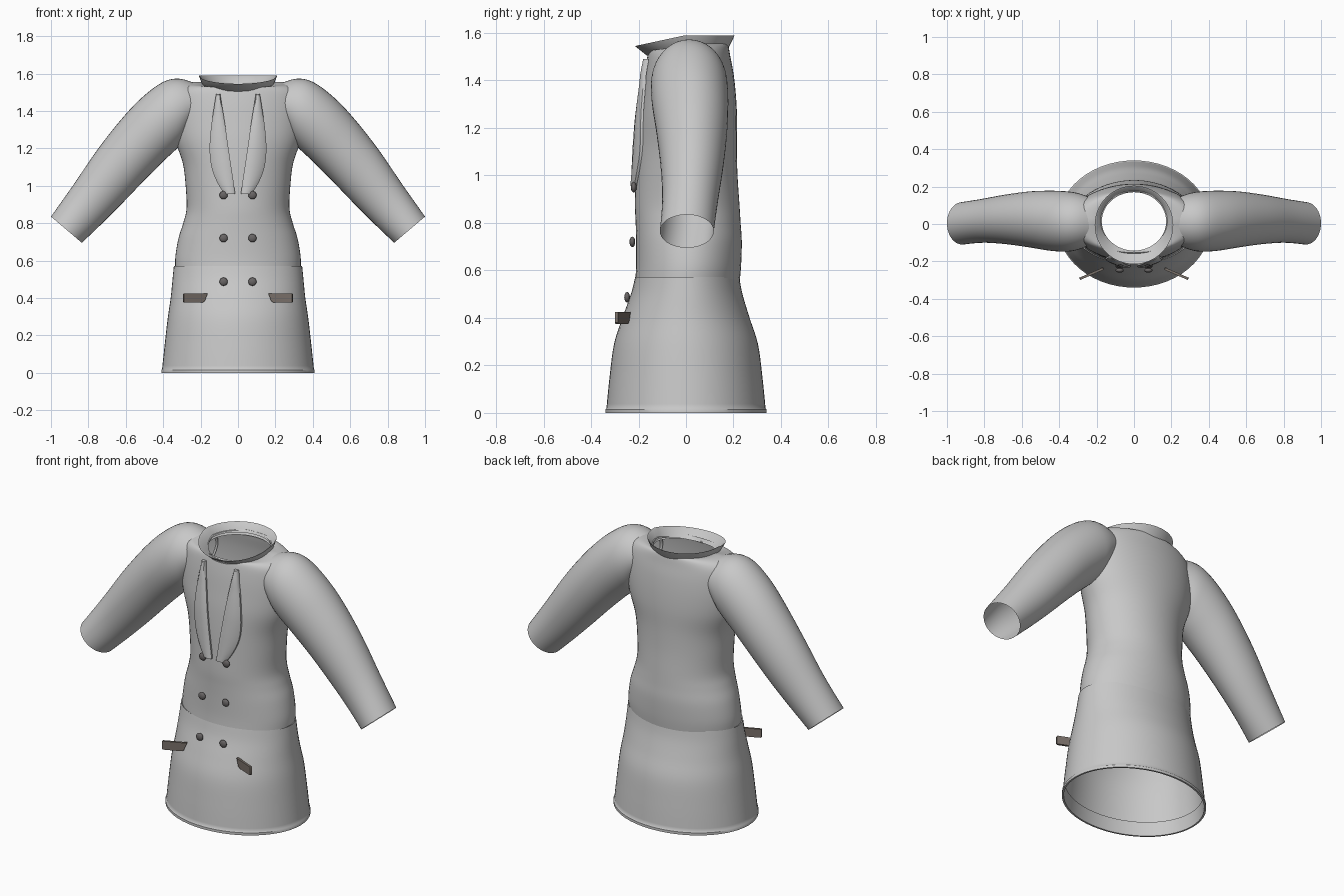
import bpy
import bmesh
from math import sin, cos, pi, sqrt
from mathutils import Vector

cube = bpy.data.objects.get("Cube")
if cube:
    bpy.data.objects.remove(cube)


def material(name, colour):
    m = bpy.data.materials.new(name)
    m.use_nodes = True
    m.diffuse_color = (*colour, 1)
    m.node_tree.nodes["Principled BSDF"].inputs["Base Color"].default_value = (*colour, 1)
    return m


CLOTH = material("grey cloth", (0.58, 0.58, 0.58))
BUTTON = material("dark button", (0.14, 0.13, 0.13))
FLAP = material("brown flap", (0.19, 0.16, 0.14))


def finish(bm, name, mat, angle=40):
    bmesh.ops.recalc_face_normals(bm, faces=bm.faces)
    me = bpy.data.meshes.new(name)
    bm.to_mesh(me)
    bm.free()
    ob = bpy.data.objects.new(name, me)
    bpy.context.collection.objects.link(ob)
    me.materials.append(mat)
    bpy.ops.object.select_all(action='DESELECT')
    ob.select_set(True)
    bpy.context.view_layer.objects.active = ob
    bpy.ops.object.shade_smooth_by_angle(angle=angle * pi / 180)
    return ob


def smooth_rows(rows, steps=5):
    """Catmull-Rom interpolation between key cross-sections."""
    out = []
    for i in range(len(rows) - 1):
        p0, p1 = rows[max(i - 1, 0)], rows[i]
        p2, p3 = rows[i + 1], rows[min(i + 2, len(rows) - 1)]
        for s in range(steps):
            t = s / steps
            out.append([0.5 * (2 * b + (c - a) * t + (2 * a - 5 * b + 4 * c - d) * t * t
                               + (3 * b - a - 3 * c + d) * t ** 3)
                        for a, b, c, d in zip(p0, p1, p2, p3)])
    return out + [list(rows[-1])]


def loft(rows, point, name, mat=CLOTH, n=56):
    bm = bmesh.new()
    rings = [[bm.verts.new(point(r, 2 * pi * k / n)) for k in range(n)] for r in rows]
    for a, b in zip(rings, rings[1:]):
        for k in range(n):
            bm.faces.new((a[k], a[(k + 1) % n], b[(k + 1) % n], b[k]))
    return finish(bm, name, mat)


def body_point(r, a):
    # row: height, half width, front y, back y, drop of the front edge
    z, rx, yf, yb, drop = r
    return (rx * cos(a), (yf + yb) / 2 + (yb - yf) / 2 * sin(a), z + drop * min(sin(a), 0))


# Bodice, from the waist seam up over the shoulders to the neck
BODICE = smooth_rows([
    (0.54, 0.335, -0.215, 0.225, 0), (0.62, 0.335, -0.21, 0.232, 0),
    (0.72, 0.318, -0.21, 0.235, 0), (0.80, 0.293, -0.212, 0.23, 0),
    (0.88, 0.275, -0.215, 0.225, 0), (1.00, 0.28, -0.212, 0.217, 0),
    (1.12, 0.295, -0.208, 0.214, 0), (1.24, 0.335, -0.20, 0.215, 0),
    (1.34, 0.352, -0.188, 0.21, 0), (1.43, 0.355, -0.176, 0.20, 0),
    (1.50, 0.345, -0.163, 0.187, 0), (1.54, 0.30, -0.155, 0.18, 0.015),
    (1.555, 0.23, -0.15, 0.175, 0.035), (1.55, 0.172, -0.142, 0.17, 0.045)])
loft(BODICE, body_point, "bodice")

# Skirt with a lipped waist seam and a turned-in hem
skirt = smooth_rows([
    (0.572, 0.343, -0.214, 0.224, 0), (0.50, 0.35, -0.232, 0.238, 0),
    (0.40, 0.36, -0.268, 0.268, 0), (0.29, 0.376, -0.303, 0.303, 0),
    (0.15, 0.392, -0.322, 0.322, 0), (0.02, 0.406, -0.335, 0.335, 0)])
seam = [(0.565, 0.33, -0.205, 0.215, 0)]
hem = [(0.015, 0.41, -0.34, 0.34, 0), (0.0, 0.41, -0.34, 0.34, 0),
       (0.0, 0.40, -0.33, 0.33, 0), (0.08, 0.392, -0.322, 0.322, 0)]
loft(seam + skirt + hem, body_point, "skirt")

# Flared collar, lower at the front, with an inner wall
loft([(1.525, 0.178, -0.15, 0.172, 0.02), (1.535, 0.188, -0.165, 0.178, 0.03),
      (1.59, 0.21, -0.215, 0.205, 0.045), (1.587, 0.203, -0.206, 0.198, 0.045),
      (1.54, 0.172, -0.142, 0.17, 0.03)], body_point, "collar")


# Sleeves: each section has an upper edge, a lower edge and a depth range
SLEEVE = smooth_rows([
    (0.21, 1.54, 0.25, 1.32, -0.11, 0.14), (0.31, 1.572, 0.29, 1.24, -0.138, 0.165),
    (0.40, 1.555, 0.33, 1.195, -0.148, 0.175), (0.51, 1.475, 0.40, 1.13, -0.142, 0.178),
    (0.62, 1.36, 0.50, 1.03, -0.125, 0.174), (0.75, 1.195, 0.615, 0.91, -0.108, 0.158),
    (0.88, 1.005, 0.73, 0.795, -0.10, 0.135), (1.0, 0.835, 0.835, 0.695, -0.11, 0.117)])
for side, word in ((1, "left"), (-1, "right")):
    def sleeve_point(r, a):
        xt, zt, xb, zb, yf, yb = r
        f = (1 + cos(a)) / 2
        return (side * (xb + (xt - xb) * f), (yf + yb) / 2 + (yb - yf) / 2 * sin(a),
                zb + (zt - zb) * f)
    loft(SLEEVE, sleeve_point, word + "_sleeve", n=40)


def front_y(x, z):
    """Depth of the bodice front at a given place."""
    r = min(BODICE[:-12], key=lambda q: abs(q[0] - z))
    mid, half = (r[2] + r[3]) / 2, (r[3] - r[2]) / 2
    return mid - half * sqrt(max(0, 1 - (x / r[1]) ** 2))


def slab(front, back, name, mat):
    """Closed strip from matching rows of front and back points."""
    bm = bmesh.new()
    rings = [[bm.verts.new(p) for p in f + b[::-1]] for f, b in zip(front, back)]
    n = len(rings[0])
    for a, b in zip(rings, rings[1:]):
        for k in range(n):
            bm.faces.new((a[k], a[(k + 1) % n], b[(k + 1) % n], b[k]))
    bm.faces.new(rings[0])
    bm.faces.new(rings[-1])
    return finish(bm, name, mat)


# Lapels: height, inner x and outer x, laid along the chest
LAPEL = smooth_rows([(0.955, 0.015, 0.072), (1.02, 0.024, 0.112), (1.10, 0.036, 0.142),
                     (1.20, 0.051, 0.152), (1.32, 0.068, 0.143), (1.42, 0.084, 0.128),
                     (1.49, 0.095, 0.117)], 3)
for side, word in ((1, "left"), (-1, "right")):
    front, back = [], []
    for z, xi, xo in LAPEL:
        f, b = [], []
        for t in (0, 0.15, 0.5, 0.85, 1):
            x = xi + (xo - xi) * t
            y = front_y(x, z)
            bulge = 0.012 + 0.012 * sqrt(sin(pi * min(t, 0.999)))
            f.append((side * x, y - bulge, z))
            b.append((side * x, y - 0.002, z))
        front.append(f)
        back.append(b)
    slab(front, back, word + "_lapel", CLOTH)

    # Buttons, three on each side
    for z, y, row in ((0.95, -0.22, "top"), (0.72, -0.226, "middle"), (0.487, -0.248, "lower")):
        bm = bmesh.new()
        bmesh.ops.create_uvsphere(bm, u_segments=20, v_segments=12, radius=0.022)
        bmesh.ops.scale(bm, vec=(1, 0.55, 1), verts=bm.verts)
        bmesh.ops.translate(bm, vec=(side * 0.077, y, z), verts=bm.verts)
        finish(bm, f"{word}_{row}_button", BUTTON)

    # Pocket flaps, angled away from the skirt
    bm = bmesh.new()
    outline = [(0.167, 0.425), (0.29, 0.425), (0.293, 0.42), (0.293, 0.38), (0.288, 0.375),
               (0.195, 0.375), (0.183, 0.382)]
    verts = [bm.verts.new((side * x, -0.233 - (x - 0.167) * 0.43, z)) for x, z in outline]
    face = bm.faces.new(verts)
    new = bmesh.ops.extrude_face_region(bm, geom=[face])["geom"]
    shift = Vector((side * -0.005, -0.012, 0))
    bmesh.ops.translate(bm, vec=shift, verts=[v for v in new if isinstance(v, bmesh.types.BMVert)])
    finish(bm, word + "_pocket_flap", FLAP)
